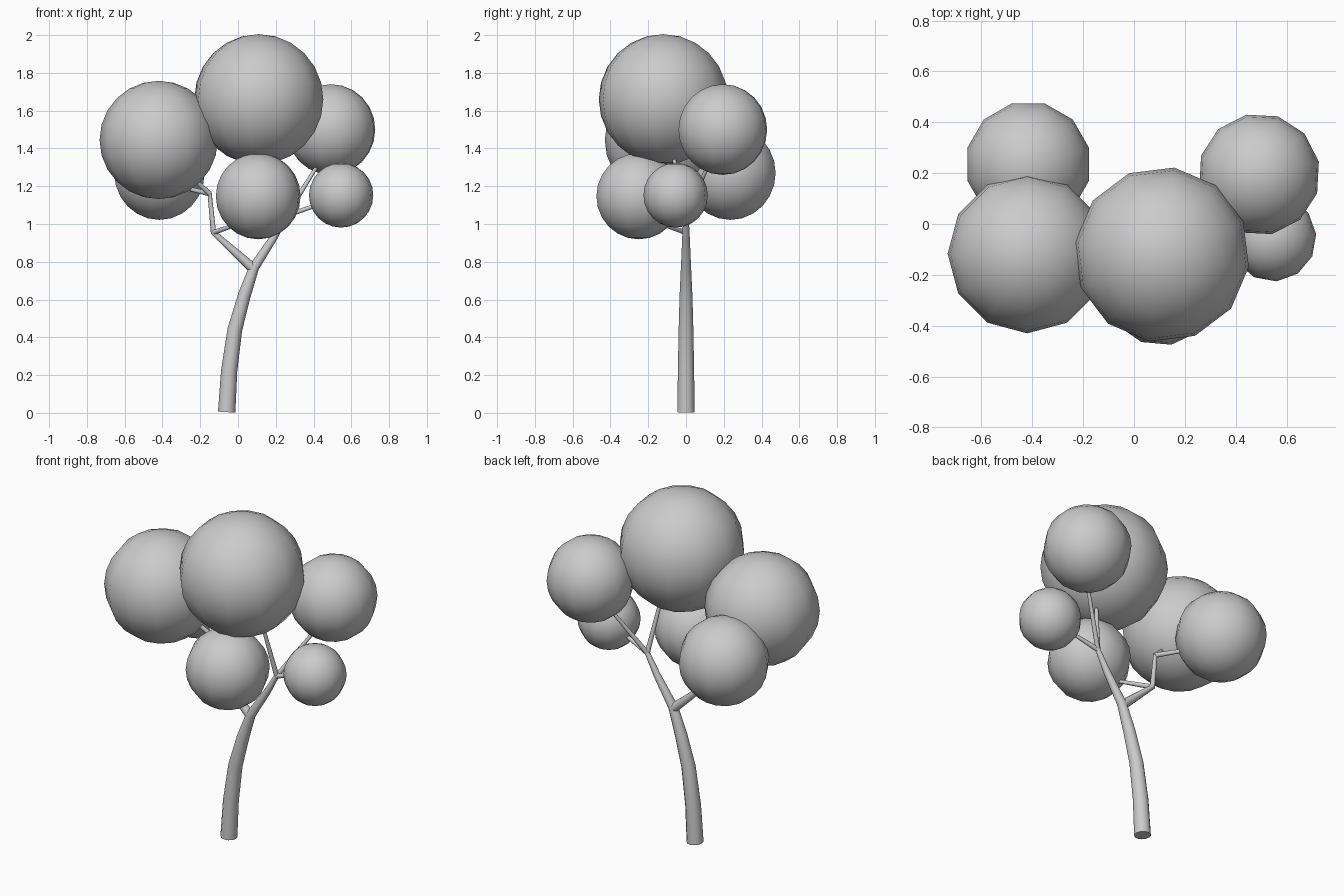
import bpy
from math import radians

if "Cube" in bpy.data.objects:
    bpy.data.objects.remove(bpy.data.objects["Cube"])


def foliage(name, centre, radius, turn):
    bpy.ops.mesh.primitive_uv_sphere_add(segments=12, ring_count=12, radius=radius,
                                         location=centre, rotation=(0, 0, radians(turn)))
    bpy.context.object.name = name
    bpy.ops.object.shade_smooth()


def limb(name, points):
    # tapered round tube; each point is x, y, z, radius
    curve = bpy.data.curves.new(name, 'CURVE')
    curve.dimensions = '3D'
    curve.bevel_depth = 1.0
    curve.bevel_resolution = 4
    curve.use_fill_caps = True
    spline = curve.splines.new('POLY')
    spline.points.add(len(points) - 1)
    for p, (x, y, z, r) in zip(spline.points, points):
        p.co = (x, y, z, 1)
        p.radius = r
    ob = bpy.data.objects.new(name, curve)
    bpy.context.collection.objects.link(ob)
    bpy.ops.object.select_all(action='DESELECT')
    ob.select_set(True)
    bpy.context.view_layer.objects.active = ob
    bpy.ops.object.convert(target='MESH')
    bpy.ops.object.shade_smooth_by_angle(angle=radians(40))


# round leaf clusters
foliage("crown_top", (0.11, -0.12, 1.66), 0.345, 22)
foliage("crown_left_front", (-0.42, -0.117, 1.445), 0.313, 0)
foliage("crown_left_back", (-0.416, 0.235, 1.27), 0.248, 15)
foliage("crown_right_back", (0.492, 0.195, 1.5), 0.24, 12)
foliage("crown_right_small", (0.546, -0.055, 1.152), 0.171, 5)
foliage("crown_front_small", (0.107, -0.25, 1.147), 0.228, 10)

# leaning trunk up to the right fork
limb("trunk", [(-0.06, 0, 0.004, 0.046), (-0.047, 0, 0.22, 0.043), (-0.017, 0, 0.44, 0.039),
               (0.033, 0, 0.62, 0.034), (0.085, 0, 0.77, 0.027), (0.19, 0, 0.93, 0.02),
               (0.255, 0, 1.045, 0.014)])

# left branch and its twigs
limb("left_branch", [(0.08, 0, 0.765, 0.027), (-0.13, 0, 0.955, 0.015),
                     (-0.15, 0, 1.16, 0.011)])
twigs = {
    "twig_front_small": ((-0.13, 0, 0.955), (0.03, -0.16, 1.01)),
    "twig_left_back": ((-0.15, 0, 1.16), (-0.32, 0.15, 1.2)),
    "twig_left_front": ((-0.15, 0, 1.16), (-0.30, -0.07, 1.3)),
    "twig_top": ((0.255, 0, 1.045), (0.2, -0.08, 1.42)),
    "twig_right_back": ((0.255, 0, 1.045), (0.44, 0.13, 1.34)),
    "twig_right_small": ((0.255, 0, 1.045), (0.45, -0.03, 1.11)),
}
for name, (a, b) in twigs.items():
    limb(name, [(*a, 0.014), (*b, 0.009)])
